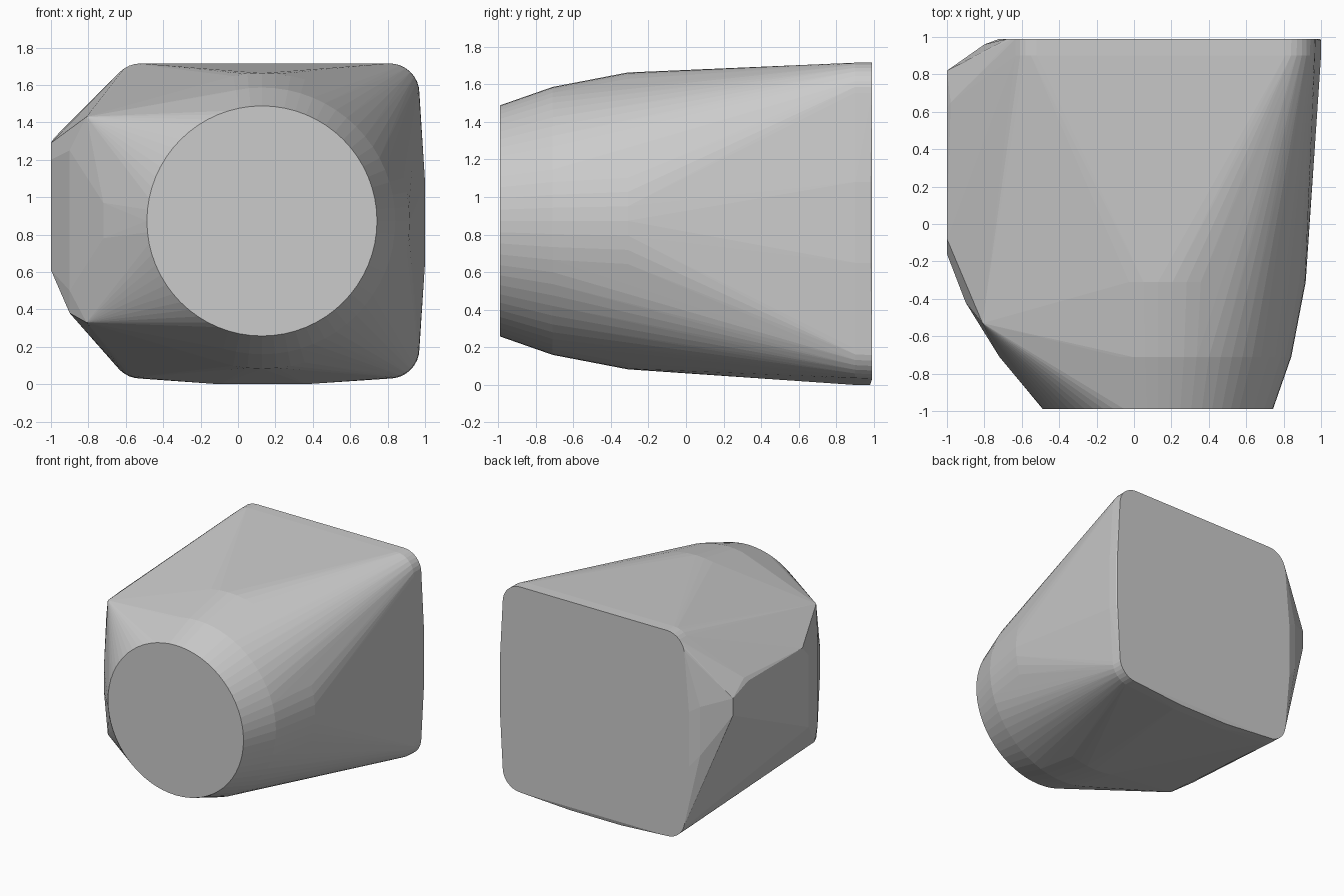
import bpy, bmesh
from math import sin, cos, tau, pi

if "Cube" in bpy.data.objects:
    bpy.data.objects.remove(bpy.data.objects["Cube"])

CX, CZ = 0.128, 0.873
pts = []

# front nose: flat disc with two swelling rings behind it
def ring(y, r, n=64):
    pts.extend((CX + r * cos(tau * i / n), y, CZ + r * sin(tau * i / n)) for i in range(n))

ring(-0.99, 0.615)
ring(-0.71, 0.713)
ring(-0.31, 0.79)

# rear rounded square
def rounded_rect(y, x0, x1, z0, z1, r, n=8):
    corners = ((x1 - r, z1 - r), (x0 + r, z1 - r), (x0 + r, z0 + r), (x1 - r, z0 + r))
    for q, (x, z) in enumerate(corners):
        for i in range(n + 1):
            a = pi / 2 * (q + i / n)
            pts.append((x + r * cos(a), y, z + r * sin(a)))

rounded_rect(0.99, -0.68, 0.97, 0.03, 1.715, 0.16)
rounded_rect(0.90, -0.68, 0.968, 0.034, 1.715, 0.16)

# slight bulges on the right, underneath and on the rear left edge
for y in (0.90, 0.98):
    pts += [(1.0, y, 0.65), (1.0, y, 1.08), (-0.1, y, 0.0), (0.36, y, 0.0)]
pts += [(0.995, 0.99, 0.65), (0.995, 0.99, 1.08), (-0.72, 0.99, 0.65), (-0.72, 0.99, 1.1),
        (-0.80, 0.96, 0.75), (-0.80, 0.96, 1.15)]

# left boss: flat outer face, chamfers and two sharp front corners
pts += [(-1, 0.82, 1.08), (-1, 0.82, 1.22), (-0.98, 0.65, 1.32), (-1, 0.62, 1.29),
        (-1, -0.08, 1.29), (-1, -0.16, 1.2), (-1, -0.16, 0.61), (-0.90, -0.38, 0.38),
        (-0.90, -0.42, 0.5), (-0.90, -0.42, 1.25),
        (-0.81, -0.53, 1.43), (-0.81, -0.53, 0.33),
        (-0.72, -0.71, 0.78), (-0.72, -0.71, 0.97)]

# shrink-wrap everything into one convex solid
bm = bmesh.new()
for p in pts:
    bm.verts.new(p)
bmesh.ops.remove_doubles(bm, verts=bm.verts[:], dist=0.0005)
bmesh.ops.convex_hull(bm, input=bm.verts[:])
bmesh.ops.delete(bm, geom=[v for v in bm.verts if not v.link_faces], context='VERTS')
bmesh.ops.dissolve_limit(bm, angle_limit=0.004, verts=bm.verts[:], edges=bm.edges[:])
bmesh.ops.recalc_face_normals(bm, faces=bm.faces[:])
mesh = bpy.data.meshes.new("convex_shell")
bm.to_mesh(mesh)
bm.free()
bpy.context.collection.objects.link(bpy.data.objects.new("convex_shell", mesh))
